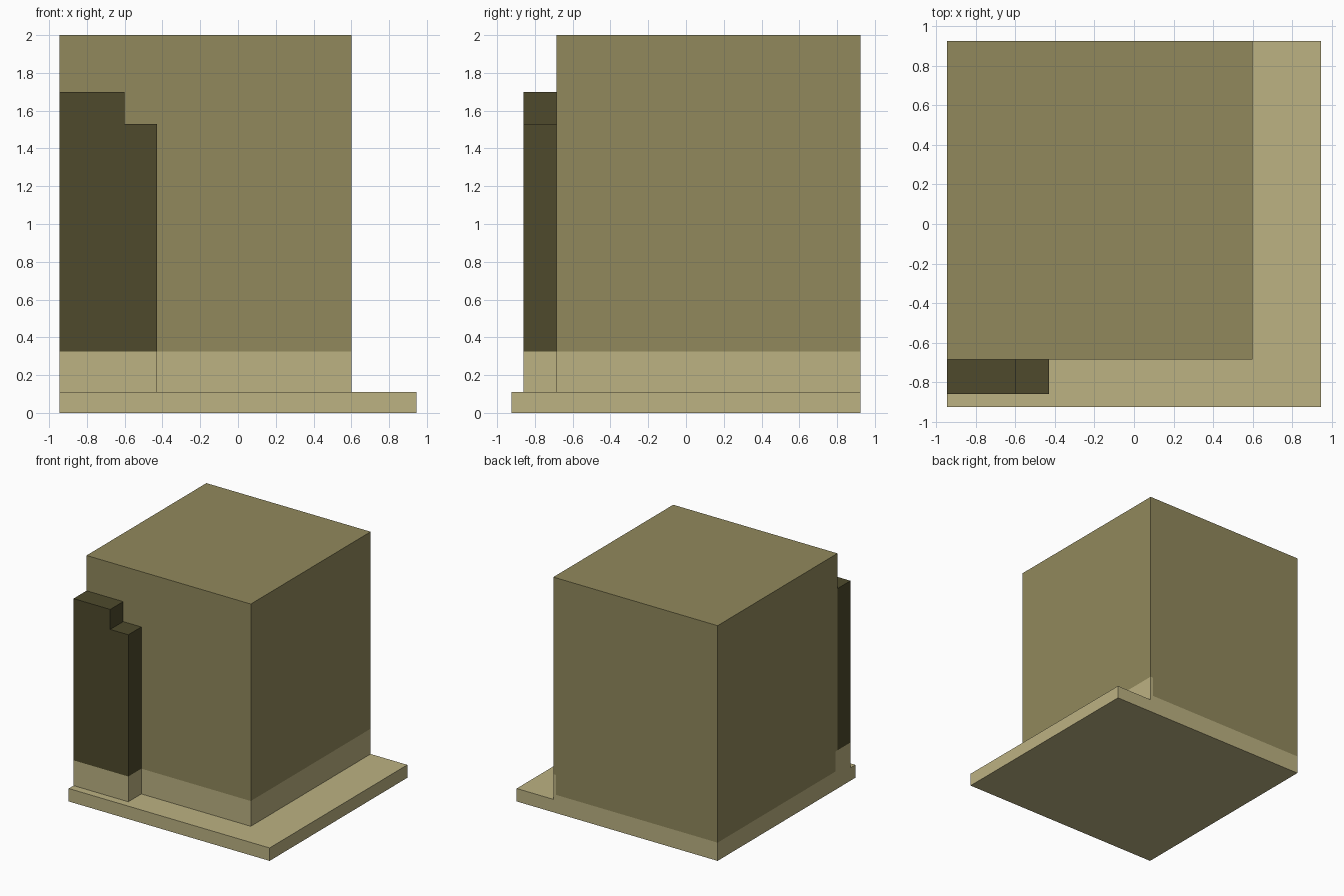
import bpy, bmesh
from mathutils import Vector

if "Cube" in bpy.data.objects:
    bpy.data.objects.remove(bpy.data.objects["Cube"])


def material(name, rgb):
    m = bpy.data.materials.new(name)
    lin = [((c / 255 + 0.055) / 1.055) ** 2.4 for c in rgb]
    m.diffuse_color = (*lin, 1)
    m.use_nodes = True
    m.node_tree.nodes["Principled BSDF"].inputs["Base Color"].default_value = m.diffuse_color
    return m


SAND = material("pale sand", (188, 178, 130))
OLIVE = material("olive", (145, 137, 92))
DARK = material("dark olive", (78, 74, 44))

BASE_TOP, LOW_BAND, BAND = 0.11, 0.155, 0.325


def prism(name, profile, y0, y1, mats, cuts=(), rule=None):
    """Extrude an x-z profile along y, cut it by planes, colour faces by a rule."""
    bm = bmesh.new()
    face = bm.faces.new([bm.verts.new((x, y0, z)) for x, z in profile])
    ext = bmesh.ops.extrude_face_region(bm, geom=[face])
    verts = [v for v in ext["geom"] if isinstance(v, bmesh.types.BMVert)]
    bmesh.ops.translate(bm, verts=verts, vec=(0, y1 - y0, 0))
    for axis, pos in cuts:
        n = Vector((0, 0, 0))
        n[axis] = 1
        bmesh.ops.bisect_plane(bm, geom=bm.verts[:] + bm.edges[:] + bm.faces[:],
                               plane_co=n * pos, plane_no=n)
    bmesh.ops.recalc_face_normals(bm, faces=bm.faces)
    if rule:
        for f in bm.faces:
            f.material_index = rule(f.calc_center_median(), f.normal)
    me = bpy.data.meshes.new(name)
    bm.to_mesh(me)
    bm.free()
    for m in mats:
        me.materials.append(m)
    ob = bpy.data.objects.new(name, me)
    bpy.context.collection.objects.link(ob)
    return ob


def rect(x0, x1, z0, z1):
    return [(x0, z0), (x1, z0), (x1, z1), (x0, z1)]


def block_rule(c, n):
    # Back and left walls have a lower pale band, except a sliver at the corner
    low = (n.y > 0.5 and c.x < 0.575) or (n.x < -0.5 and c.y > -0.66)
    return 0 if c.z < (LOW_BAND if low else BAND) else 1


# Base slab
prism("base_slab", rect(-0.945, 0.945, 0, BASE_TOP), -0.925, 0.925, [SAND])

# Main block with pale lower band
prism("main_block", rect(-0.945, 0.6, BASE_TOP, 2.0), -0.685, 0.925, [SAND, OLIVE],
      [(2, LOW_BAND), (2, BAND), (0, 0.575), (1, -0.66)], block_rule)

# Stepped pier on the front left
prism("stepped_pier",
      [(-0.945, BASE_TOP), (-0.43, BASE_TOP), (-0.43, 1.53),
       (-0.6, 1.53), (-0.6, 1.70), (-0.945, 1.70)],
      -0.86, -0.685, [SAND, DARK], [(2, BAND)],
      lambda c, n: 0 if c.z < BAND else 1)
